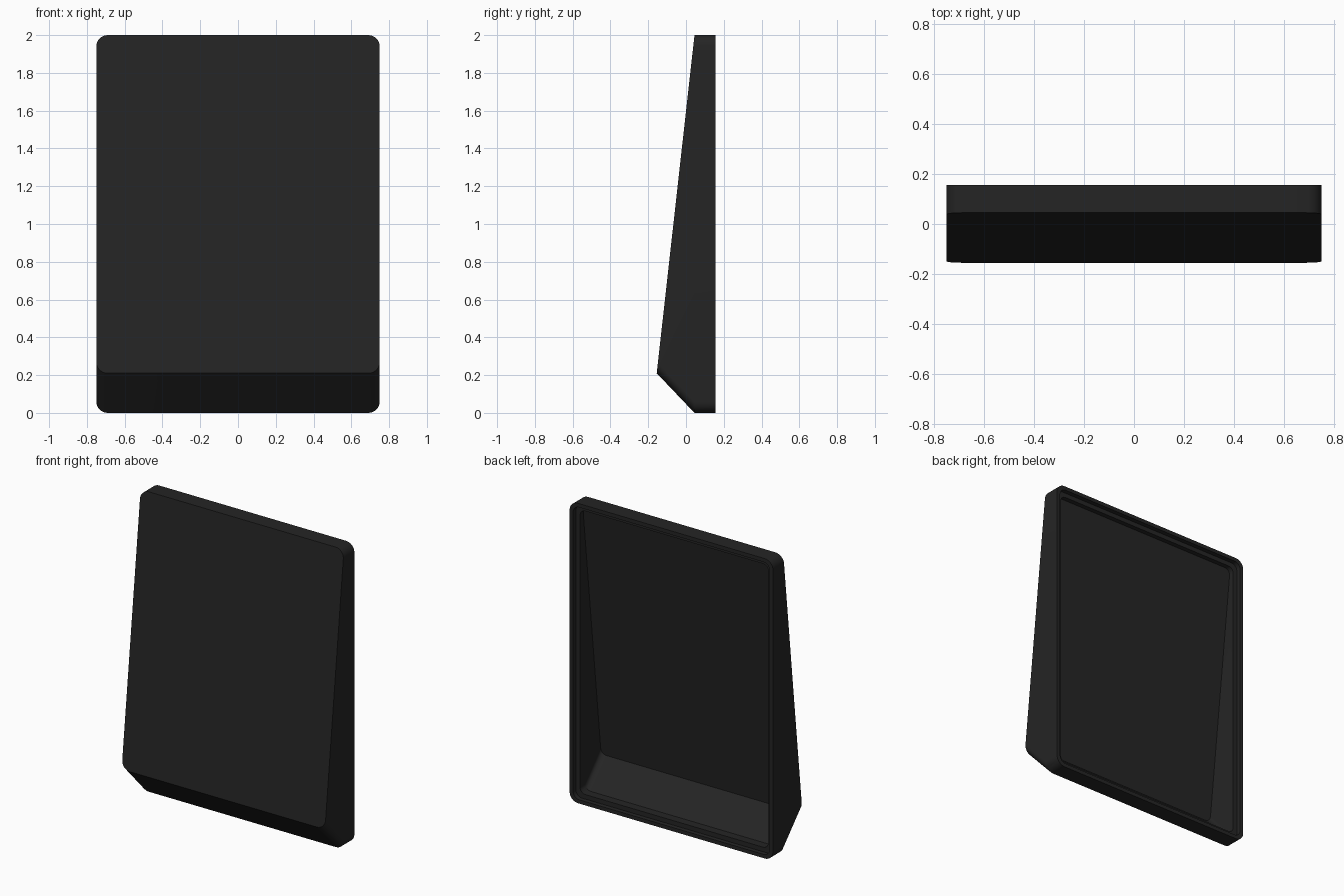
import bpy, bmesh, math

if "Cube" in bpy.data.objects:
    bpy.data.objects.remove(bpy.data.objects["Cube"])

SEG = 8  # segments per rounded corner


def ring(half_w, z0, z1, r, y_of_z):
    """Rounded rectangle in x/z, with depth y given as a function of height."""
    pts = []
    corners = [(half_w - r, z1 - r, 0), (-half_w + r, z1 - r, 90),
               (-half_w + r, z0 + r, 180), (half_w - r, z0 + r, 270)]
    for cx, cz, start in corners:
        for i in range(SEG + 1):
            a = math.radians(start + 90 * i / SEG)
            z = cz + r * math.sin(a)
            pts.append((cx + r * math.cos(a), y_of_z(z), z))
    return pts


def flat(y):
    return lambda z: y


def slope(y0, z0, y1, z1):
    return lambda z: y0 + (y1 - y0) * (z - z0) / (z1 - z0)


BACK = 0.155
STEP = 0.125

# Outer skin: leaning front panel, bevelled foot, straight rim
outer_front = ring(0.75, 0.21, 2.0, 0.06, slope(-0.155, 0.21, 0.045, 2.0))
outer_mid = ring(0.75, 0.0, 2.0, 0.06, flat(0.045))
outer_back = ring(0.75, 0.0, 2.0, 0.06, flat(BACK))

# Stepped lip around the open back
lip_top = ring(0.725, 0.025, 1.975, 0.045, flat(BACK))
lip_bottom = ring(0.725, 0.025, 1.975, 0.045, flat(STEP))
ledge = ring(0.695, 0.055, 1.945, 0.04, flat(STEP))

# Cavity following the outer shape at a constant wall thickness
inner_front = ring(0.695, 0.23, 1.945, 0.04, slope(-0.098, 0.23, 0.094, 1.945))
inner_mid = [(x, max(0.069, f[1]), z) for (x, y, z), f in
             zip(ring(0.695, 0.055, 1.945, 0.04, flat(0.069)), inner_front)]

bm = bmesh.new()
loops = [[bm.verts.new(p) for p in pts] for pts in
         (outer_front, outer_mid, outer_back, lip_top, lip_bottom,
          ledge, inner_mid, inner_front)]
for a, b in zip(loops, loops[1:]):
    n = len(a)
    for i in range(n):
        j = (i + 1) % n
        bm.faces.new((a[i], a[j], b[j], b[i]))
bm.faces.new(loops[0])
bm.faces.new(loops[-1])
bmesh.ops.remove_doubles(bm, verts=bm.verts, dist=0.0005)
bmesh.ops.recalc_face_normals(bm, faces=bm.faces)

mesh = bpy.data.meshes.new("hollow_wedge_cover")
bm.to_mesh(mesh)
bm.free()
cover = bpy.data.objects.new("hollow_wedge_cover", mesh)
bpy.context.collection.objects.link(cover)

black = bpy.data.materials.new("matte black")
black.diffuse_color = (0.018, 0.018, 0.018, 1)
black.use_nodes = True
black.node_tree.nodes["Principled BSDF"].inputs["Base Color"].default_value = black.diffuse_color
mesh.materials.append(black)

# Smooth rounded corners, crisp panel edges
bpy.context.view_layer.objects.active = cover
cover.select_set(True)
bpy.ops.object.shade_smooth_by_angle(angle=math.radians(30))
